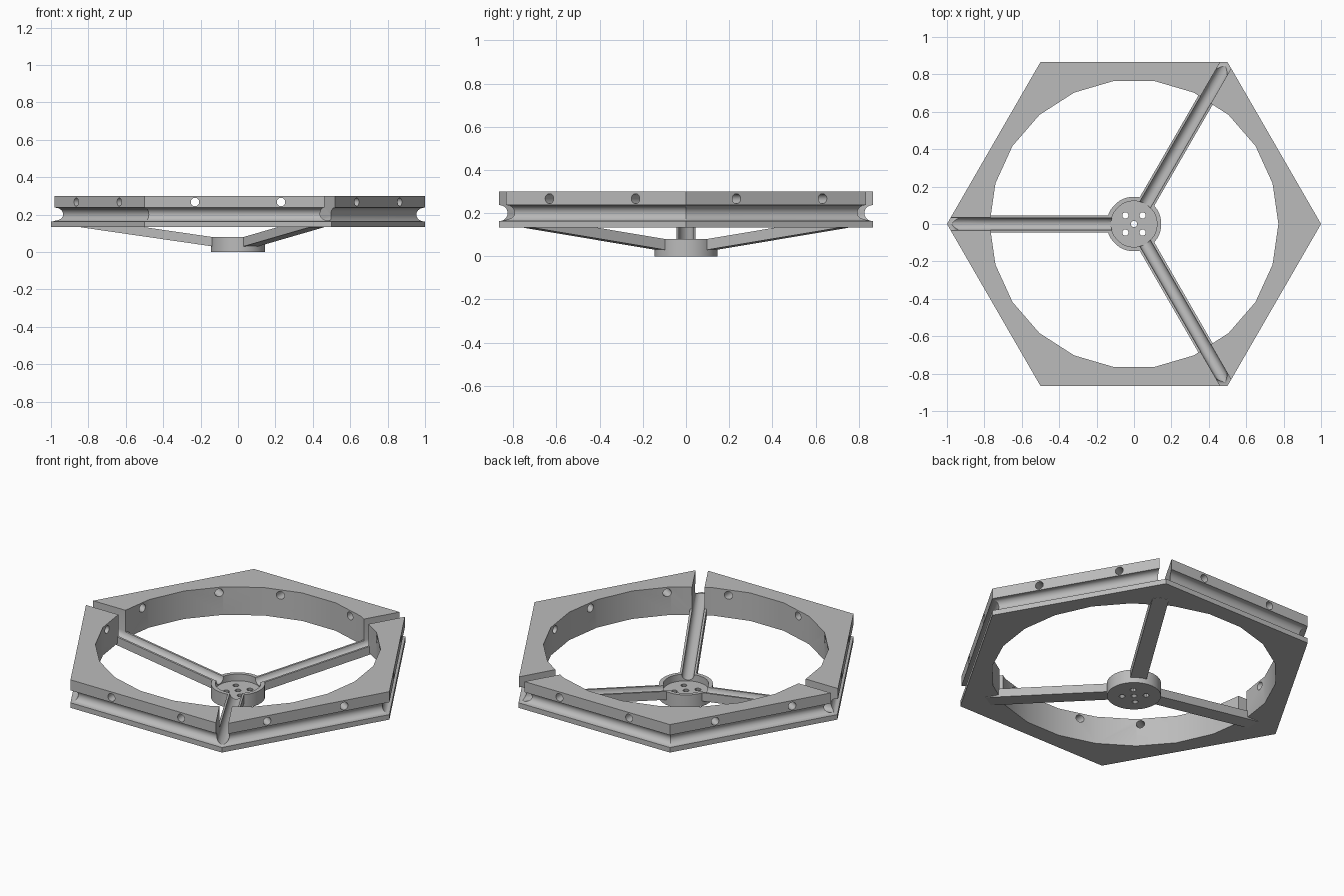
import bpy, bmesh, math
from mathutils import Matrix, Vector

cube = bpy.data.objects.get("Cube")
if cube:
    bpy.data.objects.remove(cube, do_unlink=True)

grey = bpy.data.materials.new("plain_grey")
grey.use_nodes = True
grey.diffuse_color = (0.5, 0.5, 0.5, 1)
grey.node_tree.nodes["Principled BSDF"].inputs["Base Color"].default_value = (0.5, 0.5, 0.5, 1)

SPOKE_ANGLES = [math.radians(a) for a in (60, 180, 300)]
BOTTOM, TOP = 0.133, 0.3
APOTHEM = math.cos(math.pi / 6)
GROOVE_Z, GROOVE_R = 0.2, 0.037


def finish(name, bm):
    bmesh.ops.recalc_face_normals(bm, faces=bm.faces)
    mesh = bpy.data.meshes.new(name)
    bm.to_mesh(mesh)
    bm.free()
    mesh.materials.append(grey)
    obj = bpy.data.objects.new(name, mesh)
    bpy.context.collection.objects.link(obj)
    return obj


def cylinder(name, radius, z0, z1, sides, x=0, y=0, matrix=Matrix()):
    bm = bmesh.new()
    place = matrix @ Matrix.Translation((x, y, (z0 + z1) / 2))
    place = place @ Matrix.Rotation(math.pi / sides, 4, 'Z')
    bmesh.ops.create_cone(bm, cap_ends=True, segments=sides, radius1=radius,
                          radius2=radius, depth=z1 - z0, matrix=place)
    return finish(name, bm)


def loft(name, loops, caps=True):
    """Skin a list of equal-length closed loops of points."""
    bm = bmesh.new()
    rows = [[bm.verts.new(p) for p in loop] for loop in loops]
    for a, b in zip(rows, rows[1:]):
        for i in range(len(a)):
            j = (i + 1) % len(a)
            bm.faces.new((a[i], a[j], b[j], b[i]))
    bm.faces.new(rows[0])
    bm.faces.new(rows[-1])
    return finish(name, bm)


def sloped_bar(name, section, r0, r1, angle):
    """Extrude a section outward along the rising line of a spoke."""
    turn = Matrix.Rotation(angle, 3, 'Z')
    return loft(name, [[turn @ Vector((r, y, 0.06 + 0.145 * r + z)) for y, z in section]
                       for r in (r0, r1)])


def cut(obj, cutters):
    bpy.context.view_layer.objects.active = obj
    for c in cutters:
        mod = obj.modifiers.new("cut", 'BOOLEAN')
        mod.operation = 'DIFFERENCE'
        mod.solver = 'EXACT'
        mod.object = c
        bpy.ops.object.modifier_apply(modifier=mod.name)


def smooth(obj):
    bpy.ops.object.select_all(action='DESELECT')
    obj.select_set(True)
    bpy.context.view_layer.objects.active = obj
    bpy.ops.object.shade_smooth_by_angle(angle=math.radians(25))


# Round-bottomed channels running down each spoke and slotting the rim
steps = 10
channel = [(0.033 * math.cos(math.pi + math.pi * i / steps),
            0.033 * math.sin(math.pi + math.pi * i / steps)) for i in range(steps + 1)]
channel += [(0.035, 0.3), (-0.035, 0.3)]
channels = [sloped_bar("channel_cutter", channel, 0.1, 1.1, a) for a in SPOKE_ANGLES]

# Hexagonal rim with a round groove around its outside
profile = [(APOTHEM, BOTTOM)]
for i in range(steps + 1):
    t = -math.pi / 2 + math.pi * i / steps
    profile.append((APOTHEM - 0.003 - GROOVE_R * math.cos(t), GROOVE_Z + GROOVE_R * math.sin(t)))
    if i in (0, steps):
        edge = (APOTHEM, profile[-1][1])
        profile.insert(len(profile) - 1 if i == 0 else len(profile), edge)
profile.append((APOTHEM, TOP))
rim = loft("hexagon_rim", [[(a / APOTHEM * math.cos(k * math.pi / 3),
                            a / APOTHEM * math.sin(k * math.pi / 3), z) for k in range(6)]
                           for a, z in profile])
bore = cylinder("bore_cutter", 0.772, 0, 0.5, 22)

# Pairs of round holes through each side of the rim
side_holes = []
for k in range(6):
    face = Matrix.Rotation(math.pi / 6 + k * math.pi / 3, 4, 'Z')
    for offset in (-0.23, 0.23):
        aim = face @ Matrix.Translation((0, offset, 0.267)) @ Matrix.Rotation(math.pi / 2, 4, 'Y')
        side_holes.append(cylinder("hole_cutter", 0.023, 0.6, 1.0, 16, matrix=aim))
cut(rim, [bore] + channels + side_holes)

# Central cup with five holes in its floor
hub = cylinder("hub_cup", 0.146, 0, 0.08, 40)
recess = cylinder("recess_cutter", 0.123, 0.04, 0.2, 40)
spots = [(0, 0)] + [(x, y) for x in (-0.046, 0.046) for y in (-0.046, 0.046)]
floor_holes = [cylinder("hole_cutter", 0.017, -0.1, 0.2, 10, x, y) for x, y in spots]
cut(hub, [recess] + channels + floor_holes)

# Three rising spokes
bar = [(-0.045, -0.05), (0.045, -0.05), (0.045, 0), (-0.045, 0)]
spokes = []
for name, angle, groove in zip(("back_left_spoke", "right_spoke", "front_left_spoke"),
                               SPOKE_ANGLES, channels):
    spoke = sloped_bar(name, bar, 0.13, 0.84, angle)
    cut(spoke, [groove])
    spokes.append(spoke)

for helper in [bore, recess] + channels + side_holes + floor_holes:
    bpy.data.objects.remove(helper, do_unlink=True)
for part in [rim, hub] + spokes:
    smooth(part)
